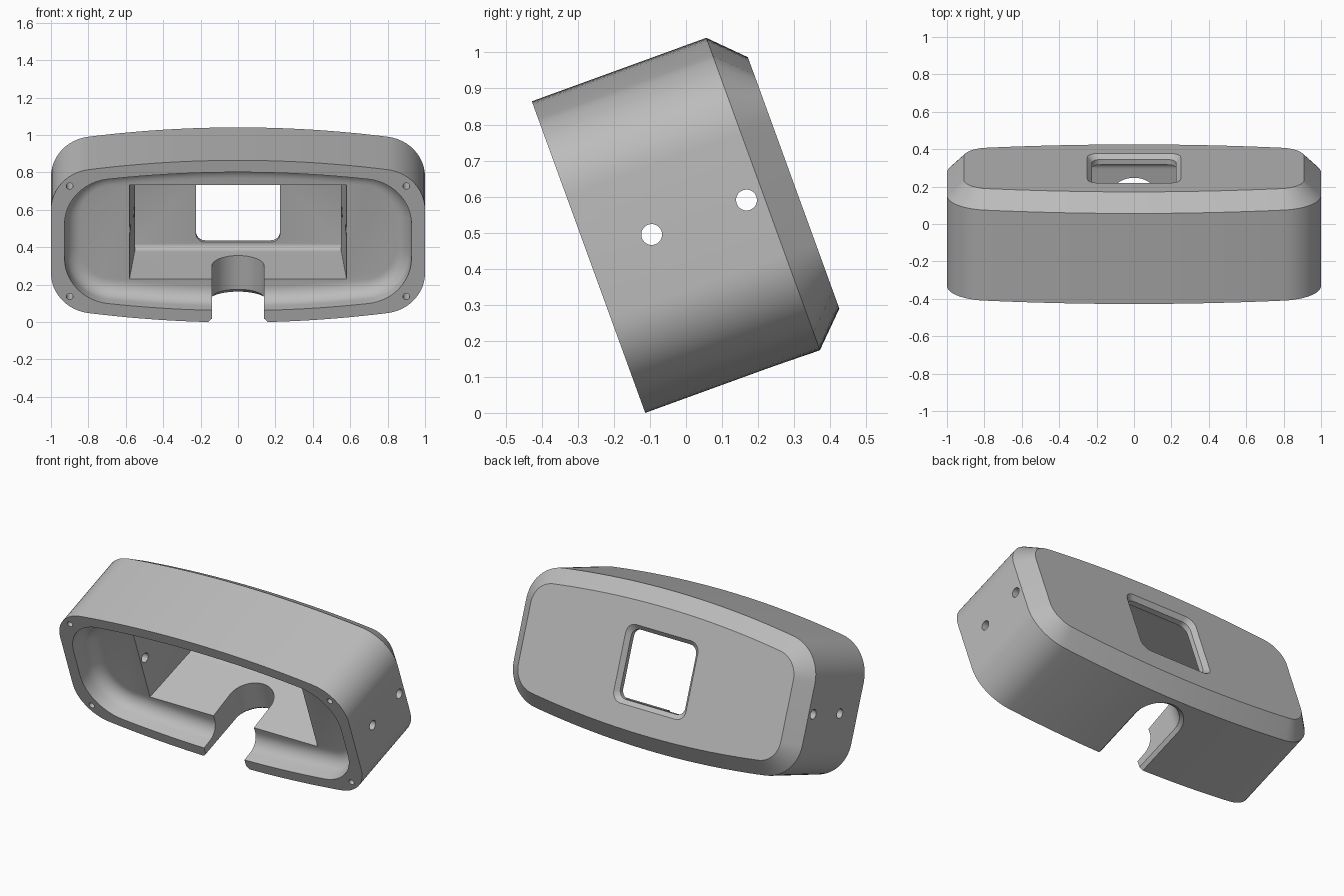
import bpy, bmesh, math
from mathutils import Matrix

cube = bpy.data.objects.get("Cube")
if cube:
    bpy.data.objects.remove(cube, do_unlink=True)

# Local frame while modelling: x across, y depth (0 = open front), z height
DEPTH, BEVEL, BULGE = 0.605, 0.09, 0.083

grey = bpy.data.materials.new("plain grey")
grey.use_nodes = True
grey.diffuse_color = (0.5, 0.5, 0.5, 1)
grey.node_tree.nodes["Principled BSDF"].inputs["Base Color"].default_value = (0.5, 0.5, 0.5, 1)


def bowed_outline(a, h, r):
    """Rounded rectangle whose long sides bow outwards."""
    x0 = a - r
    for _ in range(20):
        t = math.atan(2 * BULGE * x0)
        x0 = a - r * (1 - math.sin(t))
    cx, cz = x0 - r * math.sin(t), h - BULGE * x0 * x0 - r * math.cos(t)
    top = [(x0 * i / 12, h - BULGE * (x0 * i / 12) ** 2) for i in range(12)]
    for i in range(13):
        q = t + (math.pi / 2 - t) * i / 12
        top.append((cx + r * math.sin(q), cz + r * math.cos(q)))
    right = top + [(x, -z) for x, z in reversed(top)]
    left = [(-x, -z) for x, z in right]
    return [p for i, p in enumerate(right) if i < len(right) - 1] + left[:-1]


def rounded_rect(a, h, r, n=8):
    pts = []
    for k, (sx, sz) in enumerate([(1, 1), (-1, 1), (-1, -1), (1, -1)]):
        for i in range(n + 1):
            q = math.pi / 2 * (k + i / n)
            pts.append((sx * (a - r) + r * math.cos(q), sz * (h - r) + r * math.sin(q)))
    return pts


def rect(a, h):
    return [(a, h), (-a, h), (-a, -h), (a, -h)]


def slot_outline(w, end):
    """U shape, open to the front, with a round end."""
    arc = [math.pi * i / 32 for i in range(33)]
    return [(w, -0.1)] + [(w * math.cos(q), end + w * math.sin(q)) for q in arc] + [(-w, -0.1)]


def loft(name, rings, along="y"):
    """Skin a list of (position, outline) sections and cap both ends."""
    bm = bmesh.new()
    loops = []
    for pos, pts in rings:
        loops.append([bm.verts.new((p, pos, q) if along == "y" else (p, q, pos)) for p, q in pts])
    n = len(loops[0])
    for lo, hi in zip(loops, loops[1:]):
        for i in range(n):
            j = (i + 1) % n
            bm.faces.new((lo[i], lo[j], hi[j], hi[i]))
    bm.faces.new(loops[0])
    bm.faces.new(loops[-1])
    bmesh.ops.recalc_face_normals(bm, faces=bm.faces)
    mesh = bpy.data.meshes.new(name)
    bm.to_mesh(mesh)
    bm.free()
    mesh.materials.append(grey)
    ob = bpy.data.objects.new(name, mesh)
    bpy.context.collection.objects.link(ob)
    return ob


def rod(name, radius, length, axis, centre):
    bm = bmesh.new()
    bmesh.ops.create_cone(bm, cap_ends=True, segments=24, radius1=radius, radius2=radius, depth=length)
    bm.transform(Matrix.Translation(centre) @ Matrix.Rotation(math.pi / 2, 4, axis))
    mesh = bpy.data.meshes.new(name)
    bm.to_mesh(mesh)
    bm.free()
    mesh.materials.append(grey)
    ob = bpy.data.objects.new(name, mesh)
    bpy.context.collection.objects.link(ob)
    return ob


# Outer shell with bevelled back
housing = loft("housing", [
    (0, bowed_outline(1, 0.461, 0.23)),
    (DEPTH - BEVEL, bowed_outline(1, 0.461, 0.23)),
    (DEPTH, bowed_outline(1 - BEVEL, 0.461 - BEVEL, 0.23 - BEVEL))])

# Shallow front recess with a filleted floor
recess = [(-0.05, bowed_outline(0.93, 0.396, 0.26)), (0.06, bowed_outline(0.925, 0.391, 0.26))]
for i in range(1, 9):
    q = math.pi / 2 * i / 8
    o = 0.085 * (1 - math.cos(q))
    recess.append((0.06 + 0.085 * math.sin(q), bowed_outline(0.925 - o, 0.391 - o, 0.26 - o)))

# Deep tapered pocket, filleted along its long sides
pocket = [(0.1, rect(0.584, 0.271)), (0.51, rect(0.553, 0.245))]
for i in range(1, 7):
    q = math.pi / 2 * i / 6
    pocket.append((0.51 + 0.04 * math.sin(q), rect(0.55, 0.245 - 0.03 * (1 - math.cos(q)))))

# Back window with a chamfered rim
window = [(0.5, rounded_rect(0.225, 0.205, 0.05)), (0.58, rounded_rect(0.225, 0.205, 0.05)),
          (DEPTH, rounded_rect(0.25, 0.23, 0.06)), (0.7, rounded_rect(0.345, 0.325, 0.09))]

# Cable slot through the underside
slot = [(-0.6, slot_outline(0.3, 0.32)), (-0.44, slot_outline(0.14, 0.32)),
        (-0.1, slot_outline(0.14, 0.32))]

cutters = [loft("recess_cutter", recess), loft("pocket_cutter", pocket),
           loft("window_cutter", window), loft("slot_cutter", slot, "z")]

# Cross holes through both ends, and screw holes in the front corners
for y in (0.186, 0.466):
    cutters.append(rod("side_hole_cutter", 0.029, 2.4, "Y", (0, y, 0)))
for sx in (-1, 1):
    for sz in (-1, 1):
        cutters.append(rod("screw_hole_cutter", 0.018, 0.3, "X", (sx * 0.9, 0, sz * 0.314)))

bpy.context.view_layer.objects.active = housing
for cutter in cutters:
    cutter.hide_render = True
    mod = housing.modifiers.new("cut", "BOOLEAN")
    mod.operation = "DIFFERENCE"
    mod.solver = "EXACT"
    mod.object = cutter
    bpy.ops.object.modifier_apply(modifier=mod.name)
    bpy.data.objects.remove(cutter, do_unlink=True)

# Lean the finished housing back
housing.data.transform(Matrix.Translation((0, -0.27, 0.4375)) @ Matrix.Rotation(math.radians(20), 4, "X"))
low = min(v.co.z for v in housing.data.vertices)
housing.data.transform(Matrix.Translation((0, 0, -low)))
bpy.ops.object.select_all(action="DESELECT")
housing.select_set(True)
bpy.ops.object.shade_smooth_by_angle(angle=math.radians(25))
